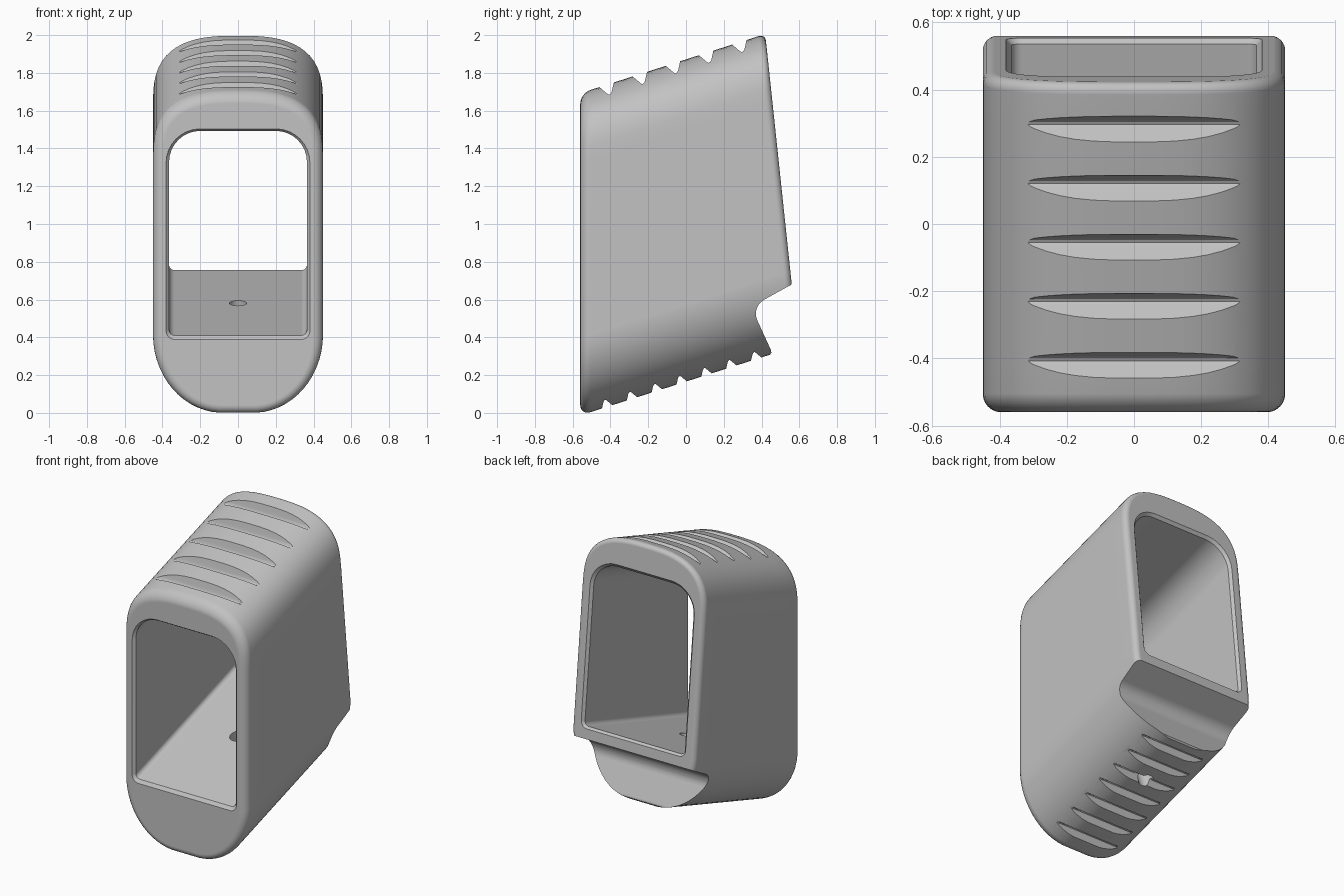
import bpy, bmesh, math
from mathutils import Vector, Matrix

if "Cube" in bpy.data.objects:
    bpy.data.objects.remove(bpy.data.objects["Cube"])

SLOPE = 0.32            # rise of the body towards the back
FRONT = -0.56
LEAN = 0.106            # backward lean of the rear face
BOTTOM, TOP = 0.165, 1.872   # height of underside and crown at y = 0


def skin(name, rings):
    """Closed solid through a row of equal-sized rings."""
    bm = bmesh.new()
    loops = [[bm.verts.new(p) for p in ring] for ring in rings]
    n = len(loops[0])
    for a, b in zip(loops, loops[1:]):
        for i in range(n):
            j = (i + 1) % n
            bm.faces.new((a[i], a[j], b[j], b[i]))
    bm.faces.new(loops[0])
    bm.faces.new(loops[-1])
    bmesh.ops.recalc_face_normals(bm, faces=bm.faces)
    return finish(name, bm)


def finish(name, bm):
    mesh = bpy.data.meshes.new(name)
    bm.to_mesh(mesh)
    bm.free()
    obj = bpy.data.objects.new(name, mesh)
    bpy.context.collection.objects.link(obj)
    return obj


def offset(section, d):
    """Move a counter-clockwise section outwards by d."""
    out = []
    for i, p in enumerate(section):
        before = (p - section[i - 1]).normalized()
        after = (section[(i + 1) % len(section)] - p).normalized()
        t = (before + after).normalized()
        out.append(p + Vector((t.y, -t.x)) * d)
    return out


def front_ring(section, d, depth):
    y = FRONT + depth
    return [Vector((p.x, y, p.y + SLOPE * y)) for p in offset(section, d)]


def back_ring(section, d, depth):
    ring = []
    for p in offset(section, d):
        y = (0.42 - LEAN * (p.y - 2)) / (1 + LEAN * SLOPE) - depth
        ring.append(Vector((p.x, y, p.y + SLOPE * y)))
    return ring


def outer_section(steps=29):
    """Soft crown above, near-round underside with a narrow flat below."""
    pts = []
    for side, flat, b, n, centre in ((1, 0, 0.37, 2.8, TOP - 0.37),
                                     (-1, 0.08, 0.41, 2, BOTTOM + 0.41)):
        for i in range(steps + 1):
            t = math.pi * i / steps
            c, s = math.cos(t) * side, math.sin(t)
            x = flat + (0.45 - flat) * abs(c) ** (2 / n)
            pts.append(Vector((math.copysign(x, c),
                               centre + side * b * abs(s) ** (2 / n))))
    return pts


def opening_section(half=0.365, low=0.584, high=1.667, steps=8):
    pts = []
    for k, (sx, r) in enumerate(((1, 0.165), (-1, 0.165), (-1, 0.03), (1, 0.03))):
        cz = high - r if k < 2 else low + r
        for i in range(steps + 1):
            t = math.pi / 2 * (k + i / steps)
            pts.append(Vector((sx * (half - r) + r * math.cos(t), cz + r * math.sin(t))))
    return pts


def prism(name, outline):
    """Side outline (y, z) drawn across the full width."""
    return skin(name, [[(x, y, z) for y, z in outline] for x in (-0.6, 0.6)])


def cut(target, cutter):
    mod = target.modifiers.new("cut", 'BOOLEAN')
    mod.operation = 'DIFFERENCE'
    mod.solver = 'EXACT'
    mod.use_hole_tolerant = True
    mod.object = cutter
    bpy.context.view_layer.objects.active = target
    bpy.ops.object.modifier_apply(modifier=mod.name)
    bpy.data.objects.remove(cutter)


def fillet(r):
    angles = [math.pi / 2 * i / 6 for i in range(7)]
    return [(-r * (1 - math.sin(a)), r * (1 - math.cos(a))) for a in angles]


# Sheared shell with rounded front and rear edges, ringed along its length
outer = outer_section()
front = [front_ring(outer, d, y) for d, y in fillet(0.055)]
back = [back_ring(outer, d, y) for d, y in reversed(fillet(0.035))]
middle = [[a.lerp(b, i / 11) for a, b in zip(front[-1], back[0])]
          for i in range(1, 11)]
body = skin("sleeve_body", front + middle + back)

# Grip grooves: a gentle ramp ending in a steep wall
GROOVE = [(-0.11, 0.05), (-0.077, 0), (-0.033, -0.051), (-0.025, -0.057),
          (-0.017, -0.055), (-0.011, -0.045), (0, 0), (0.01, 0.05)]


def groove(edge, base, size):
    pts = []
    for dy, dz in GROOVE:
        y = edge + dy * size
        pts.append((y, base + SLOPE * y + dz * size))
    return prism("groove_cutter", pts)


for i in range(5):
    cut(body, groove(-0.382 + 0.1757 * i, TOP, 1))
for i in range(7):
    cut(body, groove(-0.445 + 0.1315 * i, BOTTOM, -0.72))

# Rear notch below the opening
curve = []
for i in range(9):
    t = math.radians(118 + 88 * i / 8)
    curve.append((0.455 + 0.085 * math.cos(t), 0.525 + 0.085 * math.sin(t)))
cut(body, prism("notch_cutter", [(0.9, 0.85), (0.56, 0.68)] + curve +
                [(0.45, 0.332), (0.452, 0.318), (0.432, 0.29),
                 (0.5, 0.15), (0.9, 0.15)]))

# Through opening with a softened rim at both ends
opening = opening_section()
rim = [(0.016, -0.1), (0.016, 0), (0.011, 0.006), (0.005, 0.011), (0, 0.016)]
rings = [front_ring(opening, d, y) for d, y in rim]
rings += [back_ring(opening, d, y) for d, y in reversed(rim)]
cut(body, skin("opening_cutter", rings))

# Drain hole through the floor, square to the slope
axis = Vector((0, -SLOPE, 1)).normalized()
bm = bmesh.new()
place = Matrix.Translation(Vector((0, -0.01, 0.581)) - axis * 0.27)
place = place @ axis.to_track_quat('Z', 'Y').to_matrix().to_4x4()
bmesh.ops.create_cone(bm, cap_ends=True, segments=32, radius1=0.045,
                      radius2=0.045, depth=0.66, matrix=place)
cut(body, finish("hole_cutter", bm))

# Grey plastic
grey = bpy.data.materials.new("plain_grey")
grey.use_nodes = True
colour = (0.54, 0.54, 0.54, 1)
grey.diffuse_color = colour
grey.node_tree.nodes["Principled BSDF"].inputs["Base Color"].default_value = colour
body.data.materials.clear()
body.data.materials.append(grey)
for face in body.data.polygons:
    face.material_index = 0

# Smooth shading with crisp edges
bpy.ops.object.select_all(action='DESELECT')
body.select_set(True)
bpy.context.view_layer.objects.active = body
bpy.ops.object.shade_smooth_by_angle(angle=math.radians(30))
weighted = body.modifiers.new("weighted_normals", 'WEIGHTED_NORMAL')
weighted.keep_sharp = True
